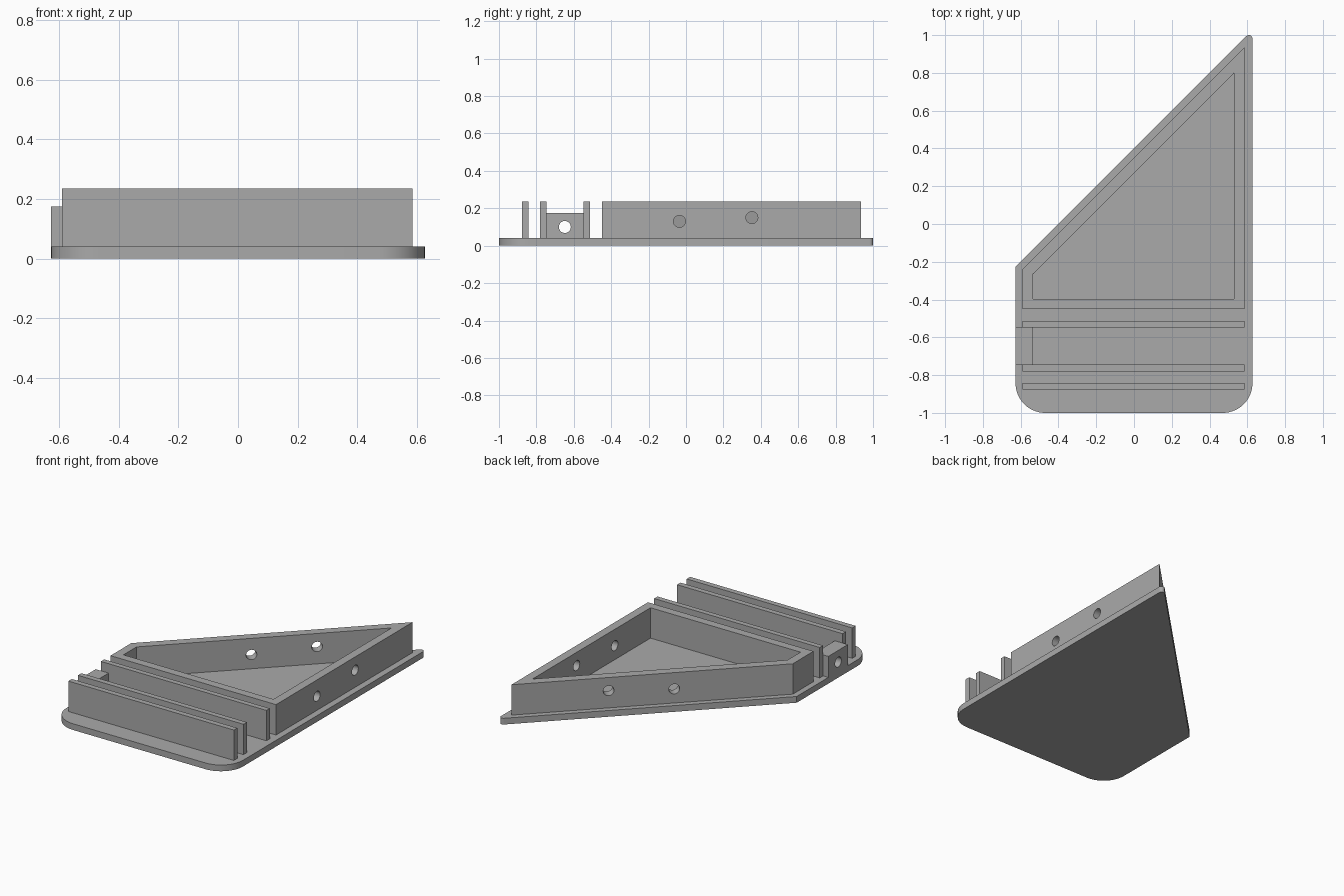
import bpy, bmesh, math
from mathutils import Vector

cube = bpy.data.objects.get("Cube")
if cube:
    bpy.data.objects.remove(cube, do_unlink=True)

grey = bpy.data.materials.new("plain grey")
grey.use_nodes = True
colour = (0.4, 0.4, 0.4, 1)
grey.diffuse_color = colour
grey.node_tree.nodes["Principled BSDF"].inputs["Base Color"].default_value = colour

PLATE_TOP, WALL_TOP = 0.04, 0.235
LEFT, RIGHT = -0.59, 0.585


def finish(bm, name):
    bmesh.ops.recalc_face_normals(bm, faces=bm.faces)
    mesh = bpy.data.meshes.new(name)
    bm.to_mesh(mesh)
    bm.free()
    mesh.materials.append(grey)
    obj = bpy.data.objects.new(name, mesh)
    bpy.context.collection.objects.link(obj)
    return obj


def prism(name, outline, z0, z1):
    bm = bmesh.new()
    low = [bm.verts.new((x, y, z0)) for x, y in outline]
    high = [bm.verts.new((x, y, z1)) for x, y in outline]
    bm.faces.new(low)
    bm.faces.new(high)
    for i in range(len(low)):
        j = (i + 1) % len(low)
        bm.faces.new((low[i], low[j], high[j], high[i]))
    return finish(bm, name)


def box(name, x0, x1, y0, y1, z0, z1):
    return prism(name, [(x0, y0), (x1, y0), (x1, y1), (x0, y1)], z0, z1)


def ring(name, outer, inner, z0, z1):
    bm = bmesh.new()
    loops = [[bm.verts.new((x, y, z)) for x, y in path]
             for path, z in ((outer, z0), (outer, z1), (inner, z1), (inner, z0))]
    n = len(outer)
    for k in range(4):
        a, b = loops[k], loops[(k + 1) % 4]
        for i in range(n):
            j = (i + 1) % n
            bm.faces.new((a[i], a[j], b[j], b[i]))
    return finish(bm, name)


def rounded(corners, steps=14):
    """Outline with each (x, y, radius) corner replaced by an arc."""
    points = []
    for i, (x, y, r) in enumerate(corners):
        p = Vector((x, y))
        if r == 0:
            points.append(p)
            continue
        u = (Vector(corners[i - 1][:2]) - p).normalized()
        v = (Vector(corners[(i + 1) % len(corners)][:2]) - p).normalized()
        half = u.angle(v) / 2
        centre = p + (u + v).normalized() * r / math.sin(half)
        start = p + u * r / math.tan(half) - centre
        sweep = math.pi - 2 * half
        for s in range(steps + 1):
            a = sweep * s / steps
            points.append(centre + Vector((start.x * math.cos(a) - start.y * math.sin(a),
                                           start.x * math.sin(a) + start.y * math.cos(a))))
    return points


def drill(obj, holes, direction, length=0.2, radius=0.032):
    """Cut round holes through obj along a direction."""
    turn = Vector(direction).to_track_quat('Z', 'Y').to_matrix().to_4x4()
    bm = bmesh.new()
    for centre in holes:
        made = bmesh.ops.create_cone(bm, cap_ends=True, segments=32, radius1=radius,
                                     radius2=radius, depth=length)
        bmesh.ops.transform(bm, matrix=turn, verts=made["verts"])
        bmesh.ops.translate(bm, vec=centre, verts=made["verts"])
    cutter = finish(bm, "hole_cutter")
    cutter.hide_render = True
    mod = obj.modifiers.new("holes", 'BOOLEAN')
    mod.operation, mod.solver, mod.object = 'DIFFERENCE', 'EXACT', cutter
    bpy.context.view_layer.objects.active = obj
    bpy.ops.object.modifier_apply(modifier=mod.name)
    bpy.data.objects.remove(cutter, do_unlink=True)


# Base plate with two round front corners and a slanted rear edge
base = prism("base_plate", rounded([(-0.627, -1, 0.157), (0.627, -1, 0.157),
                                    (0.627, 1.027, 0.019), (-0.627, -0.227, 0)]),
             0, PLATE_TOP)

# Slanted tray wall with two holes in the side and two in the diagonal
frame = ring("tray_wall",
             [(LEFT, -0.45), (RIGHT, -0.45), (RIGHT, 0.935), (LEFT, -0.24)],
             [(-0.535, -0.397), (0.53, -0.397), (0.53, 0.8), (-0.535, -0.265)],
             PLATE_TOP, WALL_TOP)
drill(frame, [(0.56, -0.035, 0.13), (0.56, 0.352, 0.15)], (1, 0, 0))
drill(frame, [(-0.075, 0.235, 0.13), (0.199, 0.509, 0.15)], (-1, 1, 0))

# Three parallel rails
rails = [box(name, LEFT, RIGHT, y0, y1, PLATE_TOP, WALL_TOP)
         for name, y0, y1 in (("front_rail", -0.877, -0.842),
                              ("middle_rail", -0.78, -0.745),
                              ("rear_rail", -0.547, -0.513))]

# End block between two rails, with a hole through it
block = box("end_block", -0.627, -0.535, -0.745, -0.547, PLATE_TOP, 0.175)
drill(block, [(-0.58, -0.648, 0.1)], (1, 0, 0))

# Smooth the round surfaces and keep the edges sharp
for obj in (base, frame, block):
    bpy.ops.object.select_all(action='DESELECT')
    obj.select_set(True)
    bpy.context.view_layer.objects.active = obj
    bpy.ops.object.shade_smooth_by_angle(angle=math.radians(30))
